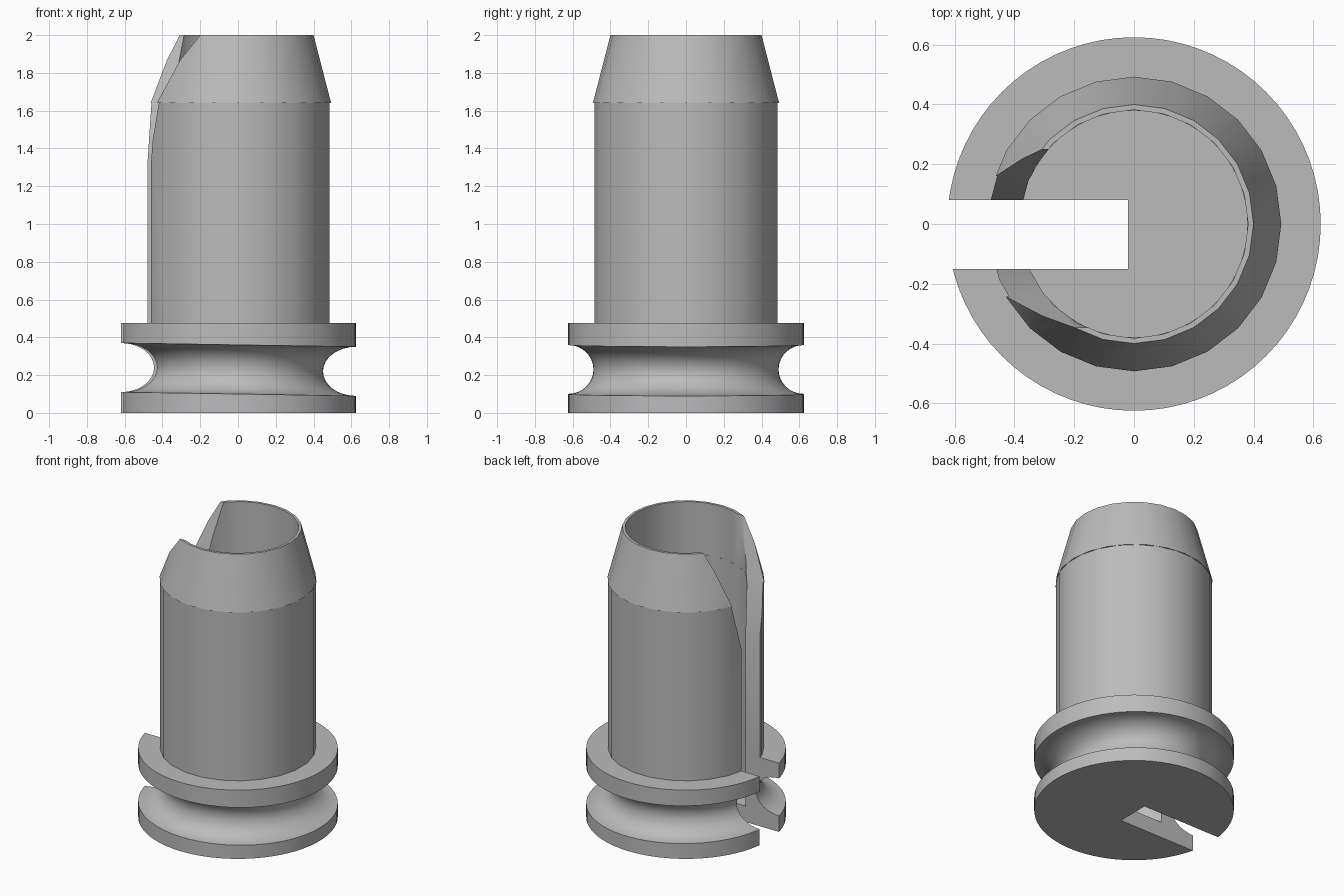
import bpy, bmesh
from math import sin, cos, pi, sqrt

if "Cube" in bpy.data.objects:
    bpy.data.objects.remove(bpy.data.objects["Cube"])

grey = bpy.data.materials.new("plain grey")
grey.use_nodes = True
grey.diffuse_color = (0.5, 0.5, 0.5, 1)
grey.node_tree.nodes["Principled BSDF"].inputs["Base Color"].default_value = (0.5, 0.5, 0.5, 1)

BORE, FLOOR, RIM = 0.382, 0.11, 0.625
SHOULDER, NECK, TOP = 0.475, 1.64, 2.0


def make_object(name, bm):
    bmesh.ops.recalc_face_normals(bm, faces=bm.faces)
    mesh = bpy.data.meshes.new(name)
    bm.to_mesh(mesh)
    bm.free()
    mesh.materials.append(grey)
    obj = bpy.data.objects.new(name, mesh)
    bpy.context.collection.objects.link(obj)
    return obj


def lathe(name, profile, sides, phase=0.0, closed=False):
    """Sweep a profile round z; profile(angle) gives the (radius, z) points."""
    bm = bmesh.new()
    columns = []
    for i in range(sides):
        a = 2 * pi * (i + phase) / sides
        columns.append([bm.verts.new((r * cos(a), r * sin(a), z)) for r, z in profile(a)])
    count = len(columns[0])
    for i, col in enumerate(columns):
        nxt = columns[(i + 1) % sides]
        for j in range(count if closed else count - 1):
            k = (j + 1) % count
            bm.faces.new((col[j], nxt[j], nxt[k], col[k]))
    bmesh.ops.remove_doubles(bm, verts=bm.verts, dist=1e-5)
    return make_object(name, bm)


# Base: two flanges with a slightly tilted, oval groove between them
def base_profile(a):
    depth = 0.135 + 0.04 * cos(a) ** 2
    middle = 0.23 - 0.01 * cos(a)
    groove = [(RIM - depth * sin(t), middle - 0.13 * cos(t))
              for t in (pi * i / 16 for i in range(17))]
    return [(0, 0), (RIM, 0), *groove, (RIM, SHOULDER),
            (BORE, SHOULDER), (BORE, FLOOR), (0, FLOOR)]


base = lathe("grooved_base", base_profile, 72)

# Straight tube
tube = lathe("tube", lambda a: [(BORE, SHOULDER), (0.488, SHOULDER), (0.488, NECK), (BORE, NECK)],
             24, 0.5, True)

# Tapered tip with a thin rim
tip = lathe("tapered_tip", lambda a: [(BORE, NECK), (0.493, NECK), (0.4, TOP), (BORE, TOP)],
            24, 0, True)

# Slot cutter: straight channel that flares near the top
outline = [(-0.15, -0.1), (0.08, -0.1), (0.08, 1.32), (0.275, 2.1), (-0.375, 2.1), (-0.15, 1.32)]
bm = bmesh.new()
face = bm.faces.new([bm.verts.new((-0.02, y, z)) for y, z in outline])
swept = bmesh.ops.extrude_face_region(bm, geom=[face], use_keep_orig=True)
bmesh.ops.translate(bm, vec=(-1, 0, 0),
                    verts=[v for v in swept["geom"] if isinstance(v, bmesh.types.BMVert)])
cutter = make_object("slot_cutter", bm)
cutter.hide_render = True
cutter.hide_set(True)

for part in (base, tube, tip):
    cut = part.modifiers.new("slot", "BOOLEAN")
    cut.operation = "DIFFERENCE"
    cut.solver = "EXACT"
    cut.object = cutter
    bpy.ops.object.select_all(action="DESELECT")
    part.select_set(True)
    bpy.context.view_layer.objects.active = part
    bpy.ops.object.modifier_apply(modifier=cut.name)
    bpy.ops.object.shade_smooth_by_angle(angle=pi / 6)

bpy.data.objects.remove(cutter)
